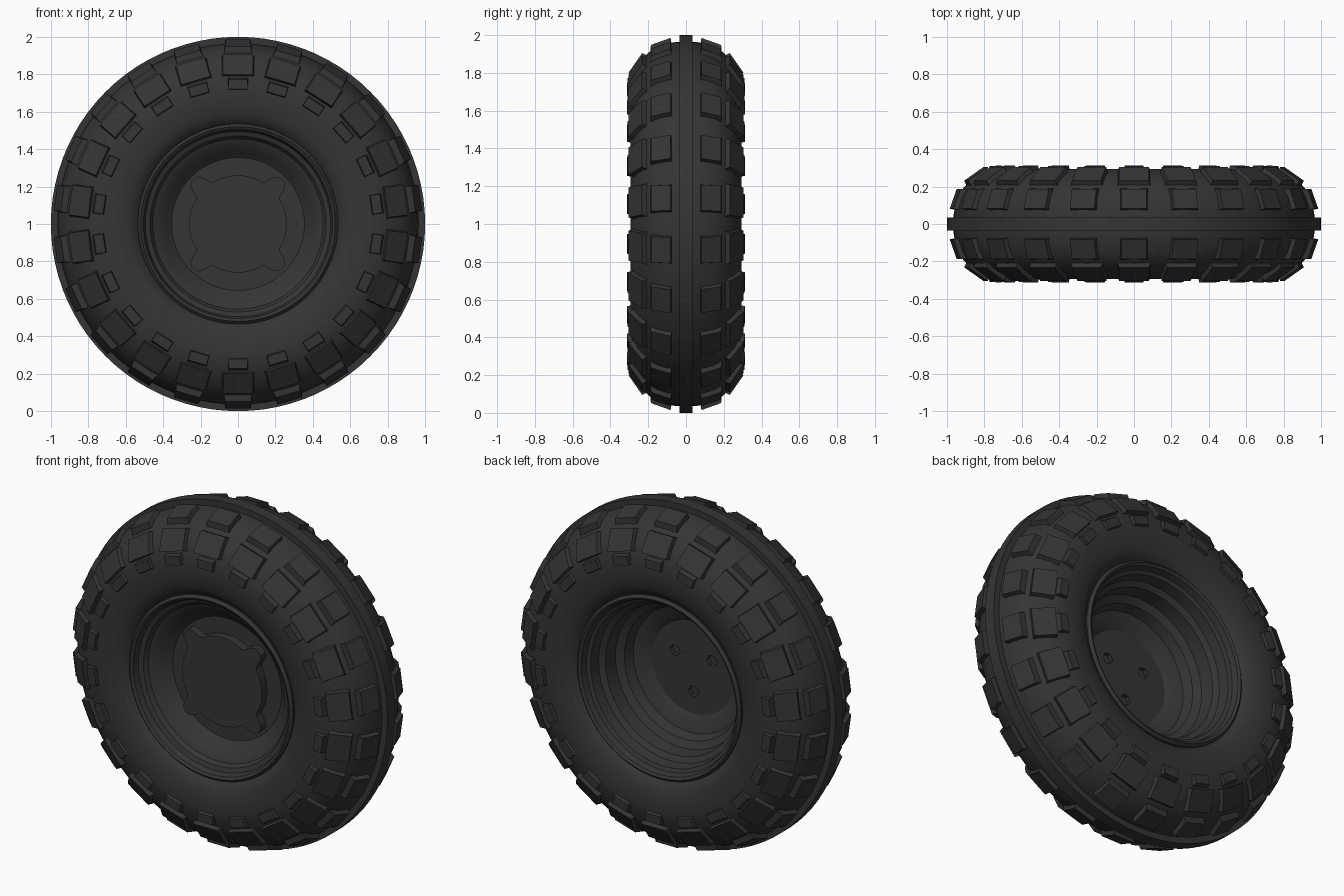
import bpy, bmesh
from math import sin, cos, pi, radians

if "Cube" in bpy.data.objects:
    bpy.data.objects.remove(bpy.data.objects["Cube"])

CZ = 1.0      # axle height
LUGS = 22     # tread blocks per row

rubber = bpy.data.materials.new("dark_rubber")
rubber.diffuse_color = (0.035, 0.035, 0.035, 1)
rubber.use_nodes = True
rubber.node_tree.nodes["Principled BSDF"].inputs["Base Color"].default_value = rubber.diffuse_color


def polar(r, a, y):
    """Point at radius r and angle a (from the top) around the axle."""
    return (r * sin(a), y, CZ + r * cos(a))


def finish(name, bm, smooth=30):
    bmesh.ops.remove_doubles(bm, verts=bm.verts, dist=1e-5)
    bmesh.ops.recalc_face_normals(bm, faces=bm.faces)
    me = bpy.data.meshes.new(name)
    bm.to_mesh(me)
    bm.free()
    ob = bpy.data.objects.new(name, me)
    bpy.context.collection.objects.link(ob)
    me.materials.append(rubber)
    if smooth:
        bpy.ops.object.select_all(action='DESELECT')
        ob.select_set(True)
        bpy.context.view_layer.objects.active = ob
        bpy.ops.object.shade_smooth_by_angle(angle=radians(smooth))
    return ob


def lathe(name, profile, n=88, closed=True):
    """Revolve (y, r) points around the axle."""
    bm = bmesh.new()
    rings = [[bm.verts.new(polar(r, 2 * pi * k / n, y)) for k in range(n)] if r > 0
             else [bm.verts.new(polar(0, 0, y))] * n for y, r in profile]
    pairs = list(zip(rings, rings[1:]))
    if closed:
        pairs.append((rings[-1], rings[0]))
    for a, b in pairs:
        for k in range(n):
            j = (k + 1) % n
            quad = list(dict.fromkeys((a[k], a[j], b[j], b[k])))
            if len(quad) > 2:
                bm.faces.new(quad)
    return finish(name, bm)


def prism(bm, outline, y0, y1):
    """Extrude an (r, angle) outline along the axle."""
    a, b = ([bm.verts.new(polar(r, t, y)) for r, t in outline] for y in (y0, y1))
    bm.faces.new(a)
    bm.faces.new(b[::-1])
    for i in range(len(a)):
        j = (i + 1) % len(a)
        bm.faces.new((a[i], a[j], b[j], b[i]))


# Tyre carcass: half profile mirrored across the middle
half = [(.05, .964), (.10, .955), (.15, .938), (.19, .914), (.225, .88), (.255, .84),
        (.278, .79), (.292, .735), (.295, .69), (.29, .64), (.28, .59), (.265, .555), (.235, .53)]
lathe("tyre_carcass", [(-y, r) for y, r in half[::-1]] + half, closed=False)

# Centre rib
lathe("centre_rib", [(-.035, .94), (-.035, 1.0), (.035, 1.0), (.035, .94)])


# Tread blocks: tapered lugs, section given as inner pair then outer pair
def lug_row(name, section, base, top):
    bm = bmesh.new()
    for side in (-1, 1):
        for k in range(LUGS):
            t = 2 * pi * k / LUGS
            ends = []
            for w in (-1, 1):
                loop = []
                for i, (y, r) in enumerate(section):
                    x = w * (base if i in (0, 3) else top)
                    loop.append(bm.verts.new((x * cos(t) + r * sin(t), side * y,
                                              CZ + r * cos(t) - x * sin(t))))
                ends.append(loop)
            a, b = ends
            bm.faces.new(a)
            bm.faces.new(b[::-1])
            for i in range(4):
                j = (i + 1) % 4
                bm.faces.new((a[i], a[j], b[j], b[i]))
    return finish(name, bm, smooth=0)


lug_row("crown_blocks", [(.07, .93), (.082, .985), (.186, .948), (.19, .89)], .078, .068)
lug_row("shoulder_blocks", [(.20, .89), (.232, .905), (.305, .80), (.26, .785)], .09, .08)
lug_row("side_blocks", [(.27, .782), (.31, .772), (.312, .722), (.27, .712)], .054, .05)

# Wheel rim: dished front, stepped barrel at the back
rim_profile = [(-.10, 0), (-.10, .355), (-.115, .375), (-.17, .42), (-.185, .455),
               (-.21, .47), (-.22, .495), (-.255, .505), (-.265, .52), (-.25, .535),
               (.25, .535), (.265, .52), (.255, .505), (.22, .495), (.21, .475),
               (.15, .465), (.13, .435), (.05, .425), (.025, .385), (-.03, .365),
               (-.05, .30), (-.07, .27), (-.07, 0)]
rim = lathe("wheel_rim", rim_profile, closed=False)

# Three hexagonal bolt sockets in the back of the hub
bm = bmesh.new()
for a in (60, 180, 300):
    cx, cz = .14 * sin(radians(a)), .14 * cos(radians(a))
    rings = [[bm.verts.new((cx + .034 * cos(i * pi / 3), y, CZ + cz + .034 * sin(i * pi / 3)))
              for i in range(6)] for y in (-.13, 0)]
    bm.faces.new(rings[0])
    bm.faces.new(rings[1][::-1])
    for i in range(6):
        j = (i + 1) % 6
        bm.faces.new((rings[0][i], rings[0][j], rings[1][j], rings[1][i]))
cutter = finish("socket_cutter", bm, smooth=0)
cutter.hide_render = True
mod = rim.modifiers.new("sockets", 'BOOLEAN')
mod.operation, mod.solver, mod.object = 'DIFFERENCE', 'EXACT', cutter
bpy.context.view_layer.objects.active = rim
bpy.ops.object.modifier_apply(modifier=mod.name)
bpy.data.objects.remove(cutter)

# Hub cap with four round lobes
outline = []
for deg in range(0, 360, 3):
    d = abs(deg % 90 - 45)
    r = .335 if d < 4 else .325 if d < 7 else .30 if d < 9.5 else .268 if d < 13 else .26
    outline.append((r, radians(deg)))
bm = bmesh.new()
prism(bm, outline, -.095, -.15)
finish("hub_cap", bm)
